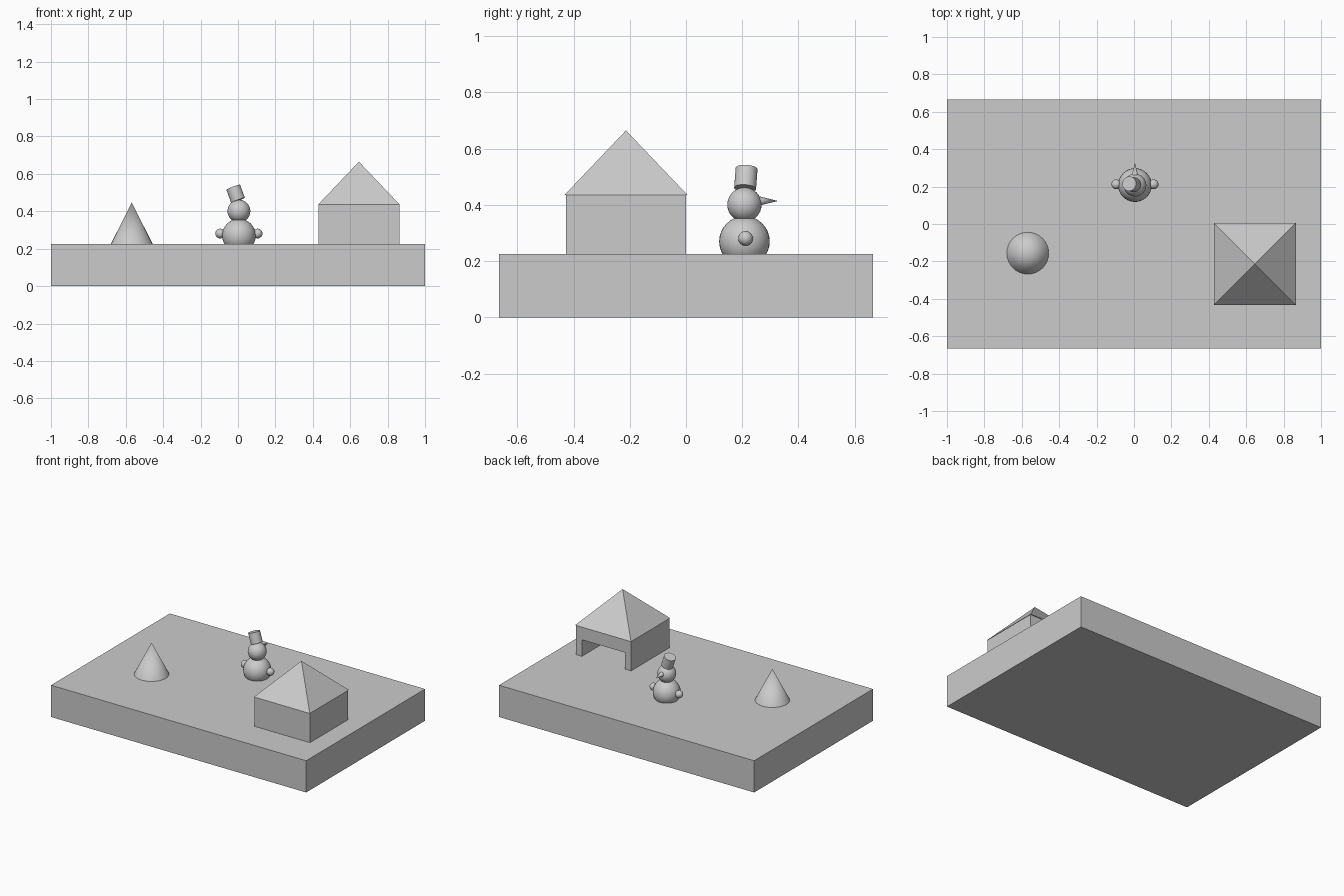
import bpy
import math
from mathutils import Vector

cube = bpy.data.objects.get("Cube")
if cube:
    bpy.data.objects.remove(cube, do_unlink=True)

GROUND = 0.225

# single plain grey material
grey = bpy.data.materials.new("plain grey")
grey.use_nodes = True
COLOUR = (0.6, 0.6, 0.6, 1)
grey.diffuse_color = COLOUR
grey.node_tree.nodes["Principled BSDF"].inputs["Base Color"].default_value = COLOUR


def finish(name, smooth=False):
    ob = bpy.context.object
    ob.name = name
    ob.data.materials.append(grey)
    if smooth:
        bpy.ops.object.shade_smooth_by_angle(angle=math.radians(40))
    return ob


def box(name, low, high):
    low, high = Vector(low), Vector(high)
    bpy.ops.mesh.primitive_cube_add(size=1, location=(low + high) / 2)
    bpy.context.object.scale = high - low
    bpy.ops.object.transform_apply(location=False, rotation=False, scale=True)
    return finish(name)


def ball(name, radius, location):
    bpy.ops.mesh.primitive_uv_sphere_add(segments=32, ring_count=16,
                                         radius=radius, location=location)
    return finish(name, True)


def cone(name, radius, height, location, top=0, rotation=(0, 0, 0), sides=32):
    bpy.ops.mesh.primitive_cone_add(vertices=sides, radius1=radius, radius2=top,
                                    depth=height, location=location, rotation=rotation)
    return finish(name, sides > 4)


# ground slab
box("ground_slab", (-1, -0.665, 0), (1, 0.665, GROUND))

# house walls, hollowed from the back
walls = box("house_walls", (0.43, -0.427, GROUND), (0.863, 0, 0.435))
cutter = box("doorway_cutter", (0.477, -0.38, GROUND - 0.05), (0.816, 0.05, 0.342))
cutter.hide_render = True
cutter.hide_viewport = True
cut = walls.modifiers.new("doorway", 'BOOLEAN')
cut.operation = 'DIFFERENCE'
cut.solver = 'EXACT'
cut.object = cutter
bpy.context.view_layer.objects.active = walls
bpy.ops.object.modifier_apply(modifier=cut.name)
bpy.data.objects.remove(cutter, do_unlink=True)

# pyramid roof with a slight overhang
roof = cone("house_roof", 0.219 * math.sqrt(2), 0.23, (0.6465, -0.2135, 0.55), sides=4)
roof.rotation_euler.z = math.pi / 4

# cone tree
cone("cone_tree", 0.112, 0.222, (-0.568, -0.156, GROUND + 0.111))

# snowman
CX, CY = 0.005, 0.208
ball("snowman_body", 0.09, (CX, CY, 0.27))
ball("snowman_head", 0.061, (CX, CY, 0.401))
for side, label in ((1, "left"), (-1, "right")):
    ball(f"snowman_{label}_hand", 0.026, (CX + side * 0.1, CY + 0.004, 0.281))
cone("snowman_nose", 0.016, 0.065, (CX, CY + 0.087, 0.414),
     rotation=(-math.pi / 2, 0, 0))
cone("snowman_hat", 0.039, 0.075, (-0.013, CY + 0.005, 0.494), top=0.039,
     rotation=(math.radians(-4), math.radians(-20), 0))
